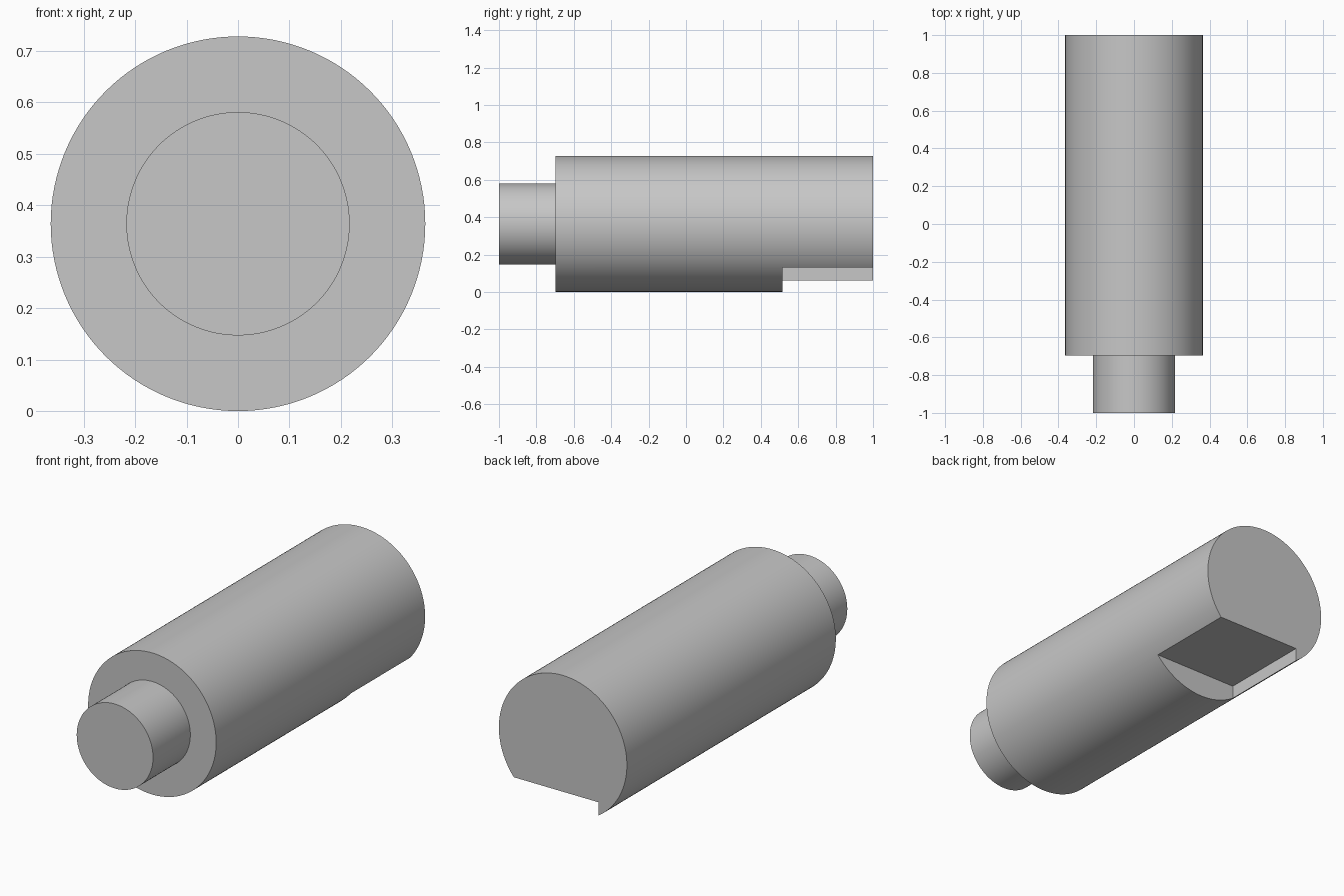
import bpy, math

default_cube = bpy.data.objects.get("Cube")
if default_cube:
    bpy.data.objects.remove(default_cube, do_unlink=True)

RADIUS = 0.364       # main body; its axis runs along y at this height
PIN_RADIUS = 0.217
SHOULDER_Y = -0.697  # where the pin meets the body
NOTCH_Y = 0.515      # front wall of the notch
NOTCH_TOP = 0.13
NOTCH_X = -0.203     # side wall of the notch

steel = bpy.data.materials.new("light_grey_steel")
steel.use_nodes = True
steel.diffuse_color = (0.57, 0.57, 0.57, 1)
steel.node_tree.nodes["Principled BSDF"].inputs["Base Color"].default_value = steel.diffuse_color


def rod(name, radius, y0, y1):
    """Cylinder along y between y0 and y1."""
    bpy.ops.mesh.primitive_cylinder_add(
        vertices=128, radius=radius, depth=y1 - y0,
        location=(0, (y0 + y1) / 2, RADIUS), rotation=(math.pi / 2, 0, 0))
    obj = bpy.context.object
    obj.name = name
    obj.data.materials.append(steel)
    return obj


def smooth(obj):
    bpy.ops.object.select_all(action="DESELECT")
    obj.select_set(True)
    bpy.context.view_layer.objects.active = obj
    bpy.ops.object.shade_smooth_by_angle(angle=math.radians(30))


# Main body and the narrower pin at the front
body = rod("body", RADIUS, SHOULDER_Y, 1)
pin = rod("front_pin", PIN_RADIUS, -1, SHOULDER_Y)

# Notch under the back end, open to the left and leaving a lip on the other side
low, high = (NOTCH_X, NOTCH_Y, -0.2), (0.6, 1.2, NOTCH_TOP)
bpy.ops.mesh.primitive_cube_add(size=1, location=[(a + b) / 2 for a, b in zip(low, high)])
cutter = bpy.context.object
cutter.name = "notch_cutter"
cutter.scale = [b - a for a, b in zip(low, high)]
cutter.data.materials.append(steel)
cutter.hide_render = True

notch = body.modifiers.new("notch", "BOOLEAN")
notch.operation = "DIFFERENCE"
notch.solver = "EXACT"
notch.object = cutter
bpy.context.view_layer.update()
bpy.context.view_layer.objects.active = body
bpy.ops.object.modifier_apply(modifier=notch.name)
bpy.data.objects.remove(cutter, do_unlink=True)

for part in (body, pin):
    smooth(part)
